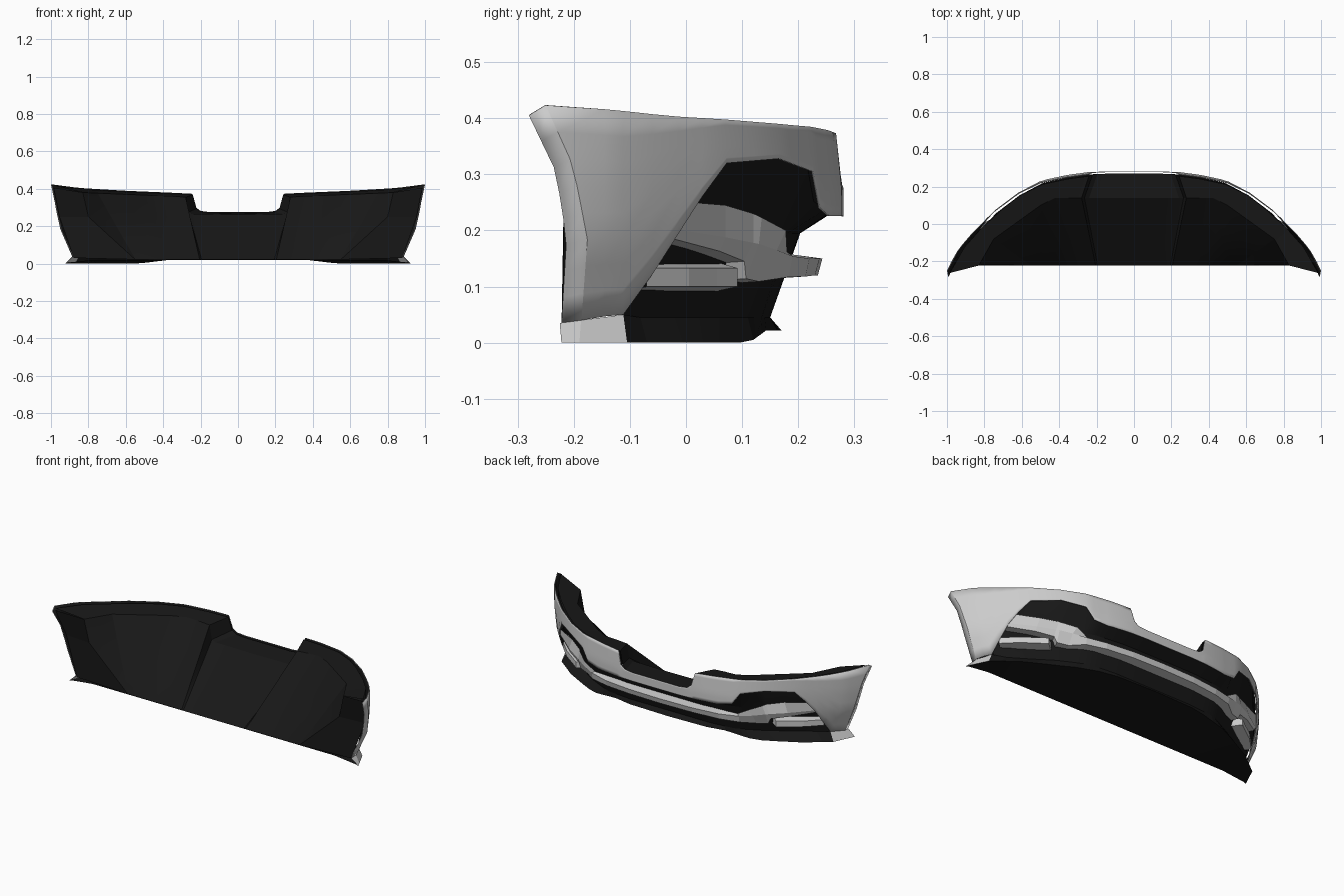
import bpy, bmesh, math
from mathutils import Vector

if "Cube" in bpy.data.objects:
    bpy.data.objects.remove(bpy.data.objects["Cube"])

black = bpy.data.materials.new("black_plastic")
black.diffuse_color = (0.009, 0.009, 0.009, 1)
black.use_nodes = True
black.node_tree.nodes["Principled BSDF"].inputs["Base Color"].default_value = black.diffuse_color
grey = bpy.data.materials.new("grey_paint")
grey.diffuse_color = (0.8, 0.8, 0.8, 1)
grey.use_nodes = True
grey.node_tree.nodes["Principled BSDF"].inputs["Base Color"].default_value = grey.diffuse_color


def interp(table, t):
    """Piecewise linear lookup; table rows are (key, value, ...)."""
    for a, b in zip(table, table[1:]):
        if t <= b[0]:
            f = max(0, (t - a[0]) / (b[0] - a[0]))
            r = [p + (q - p) * f for p, q in zip(a[1:], b[1:])]
            break
    else:
        r = list(table[-1][1:])
    return r[0] if len(r) == 1 else Vector(r)


def loft(name, rows, mats, thick=0, angle=0):
    """Skin rows of points (top to bottom, centre to side) and mirror in x."""
    bm = bmesh.new()
    g = [[bm.verts.new(p) for p in r] for r in rows]
    for a, b in zip(g, g[1:]):
        for j in range(len(a) - 1):
            bm.faces.new((a[j], a[j + 1], b[j + 1], b[j]))
    bmesh.ops.remove_doubles(bm, verts=bm.verts, dist=0.0002)
    me = bpy.data.meshes.new(name)
    bm.to_mesh(me)
    bm.free()
    for m in mats:
        me.materials.append(m)
    ob = bpy.data.objects.new(name, me)
    bpy.context.collection.objects.link(ob)
    mir = ob.modifiers.new("mirror", 'MIRROR')
    mir.merge_threshold = 0.0005
    if thick:
        s = ob.modifiers.new("thickness", 'SOLIDIFY')
        s.thickness, s.offset = thick, -1
        s.material_offset = len(mats) - 1
        s.material_offset_rim = 0
    if angle:
        bpy.context.view_layer.objects.active = ob
        ob.select_set(True)
        bpy.ops.object.shade_smooth_by_angle(angle=math.radians(angle))
        ob.select_set(False)
    return ob


# Plan curve, tumblehome and edge heights of the outer skin
PLAN = [(0, .281), (.15, .281), (.25, .277), (.36, .262), (.5, .232), (.62, .17),
        (.75, .07), (.9, -.085), (.96, -.165), (1, -.25)]
WIDTH = [(.04, .915), (.185, .985), (.3, 1), (.42, 1)]
TOP = [(0, .275), (.15, .275), (.2, .281), (.225, .30), (.245, .373), (.36, .379),
       (.6, .389), (.85, .404), (1, .423)]
OPENING = [(0, .225), (.39, .226), (.465, .24), (.505, .305), (.62, .328),
           (.745, .32), (.79, .26), (.92, .05), (1, .04)]
ARCH = [(.04, .97), (.185, .965), (.315, .977), (.423, 1)]
FLANGE = [(.035, -.222), (.185, -.213), (.305, -.232), (.405, -.28)]


def skin(x, z):
    y = interp(PLAN, x)
    y -= .1 * max(0, z - .275) * max(0, y) / .28
    return Vector((x * interp(WIDTH, z), y, z))


# Painted outer skin, ending in the wheel arch flange
cols = [0, .15, .2, .225, .245, .3, .36, .39, .43, .465, .505, .56, .62, .68, .745,
        .79, .83, .875, .92, .945]
N = 8
rows = []
for i in range(N + 1):
    f = i / N
    r = []
    for x in cols:
        z = interp(TOP, x) * (1 - f) + interp(OPENING, x) * f
        r.append(skin(x, z))
    z = .423 + (.04 - .423) * f
    end = skin(interp(ARCH, z), z)
    zf = .405 + (.035 - .405) * f
    r += [end, Vector((end.x - .006, interp(FLANGE, zf), zf))]
    rows.append(r)
loft("bumper_skin", rows, [grey, black], .004, 18)

# Black inner backing behind the openings
LOW = [(0, 0, .15), (.25, .25, .15), (.42, .4, .135), (.5, .46, .11), (.62, .56, .06),
       (.75, .68, -.02), (.92, .83, -.115), (.97, .87, -.19)]
LIP = [(0, 0, .17, .022), (.25, .25, .163, .022), (.36, .35, .143, .022),
       (.5, .49, .12, .005), (.56, .55, .095, 0), (.62, .62, .06, 0), (.75, .74, -.005, 0),
       (.92, .87, -.105, 0), (.97, .925, -.222, 0)]
bcols = [0, .15, .2, .225, .245, .36, .42, .465, .5, .56, .62, .68, .75, .8, .86, .92]


def inset(x, z):
    p = skin(x, z)
    return Vector((p.x * .985, p.y - .012, z))


rows = [[], [], [], []]
for x in bcols:
    edge = inset(x, max(interp(OPENING, x) + .012, .21))
    low = interp(LOW, x).to_3d()
    low.z = .045
    mid = edge.lerp(low, .55)
    mid.z = .195
    for row, p in zip(rows, (inset(x, interp(TOP, x) - .016), edge, mid, low)):
        row.append(p)
loft("inner_backing", rows, [black], angle=25)

# Black lower lip and flat undertray
lip_in = rows[3][:-1] + [skin(.92, .05)]
lip_out = [interp(LIP, x) for x in bcols]
loft("lower_lip", [lip_in, lip_out], [black])
edge = lip_out + [interp(LIP, .97)]
back = [Vector((p.x * .89, -.222, .02)) for p in lip_out] + [Vector((.91, -.222, .005))]
loft("undertray", [edge, back], [black])

# Black top shelf behind the upper edge, then the sloping rear cover
SHELF = [(0, 0, .14, .262), (.2, .24, .14, .265), (.225, .265, .14, .275),
         (.245, .28, .14, .355), (.36, .35, .14, .36), (.5, .42, .14, .362),
         (.62, .5, .1, .366), (.83, .75, -.08, .376), (1, .83, -.222, .38)]
scols = [0, .15, .2, .225, .245, .36, .5, .62, .7, .83, .92, 1]
s_out = [inset(x, interp(TOP, x) - .006) for x in scols]
s_in = [interp(SHELF, x) for x in scols]
loft("top_shelf", [s_out, s_in], [black], angle=20)
cover = [p for p in s_in if p.x < .76]
foot = [Vector((p.x * .55 / .75, -.222, .022)) for p in cover]
loft("rear_cover", [[a.lerp(b, f) for a, b in zip(cover, foot)]
                    for f in (0, .33, .67, 1)], [black], angle=40)
crease = [Vector((.83, -.222, .38)), Vector((.8, -.218, .25)), Vector((.55, -.222, .022))]
knee = [cover[-1], cover[-1].lerp(foot[-1], .45), foot[-1]]
loft("cover_cheek", list(zip(knee[:2] + [foot[-1] + Vector((-.002, 0, 0))], crease)),
     [black], angle=40)

# Wheel side liner between the cover and the arch
arch = [Vector((.985, -.262, .405)), Vector((.955, -.205, .25)), Vector((.878, -.218, .03))]
loft("arch_liner", list(zip(crease, arch)), [black])

# Painted lip corner below the wheel arch
loft("lip_corner", [[skin(.92, .05), (.885, -.187, .04), (.882, -.225, .035)],
                    [(.87, -.105, 0), (.91, -.19, 0), (.925, -.222, 0)]], [grey])

# Main grille bar: shelf edge, front top, front bottom, underside
STATIONS = [  # x, shelf(y, z), front top(y, z), front bottom(y, z)
    (0, .19, .157, .243, .15, .235, .12),
    (.2, .19, .157, .238, .15, .23, .12),
    (.36, .18, .157, .22, .15, .213, .118),
    (.47, .18, .162, .19, .154, .183, .117),
    (.54, .178, .2, .162, .165, .13, .109),
    (.60, .135, .223, .13, .176, .107, .114),
    (.615, .12, .23, .12, .178, .104, .145),
    (.70, .07, .245, .07, .188, .06, .163),
    (.82, .01, .25, -.02, .202, -.03, .187)]
shelf = [(s[0] * .97, s[1], s[2]) for s in STATIONS]
ftop = [(s[0], s[3], s[4]) for s in STATIONS]
fbot = [(s[0], s[5], s[6]) for s in STATIONS]
under = [(s[0] * .95, s[5] - .06, s[6] - .004) for s in STATIONS]
loft("grille_bar", [shelf, ftop, fbot, under], [grey])

# Small lower side bar with its inner end cap
side = [(.585, .05), (.64, .092), (.69, .055), (.76, .005), (.835, -.07)]
prof = [(.06, .143), (0, .133), (0, .1), (.06, .092)]
loft("side_bar", [[(x - d * .7, y - d * .6, z) for x, y in side] for d, z in prof], [grey])
